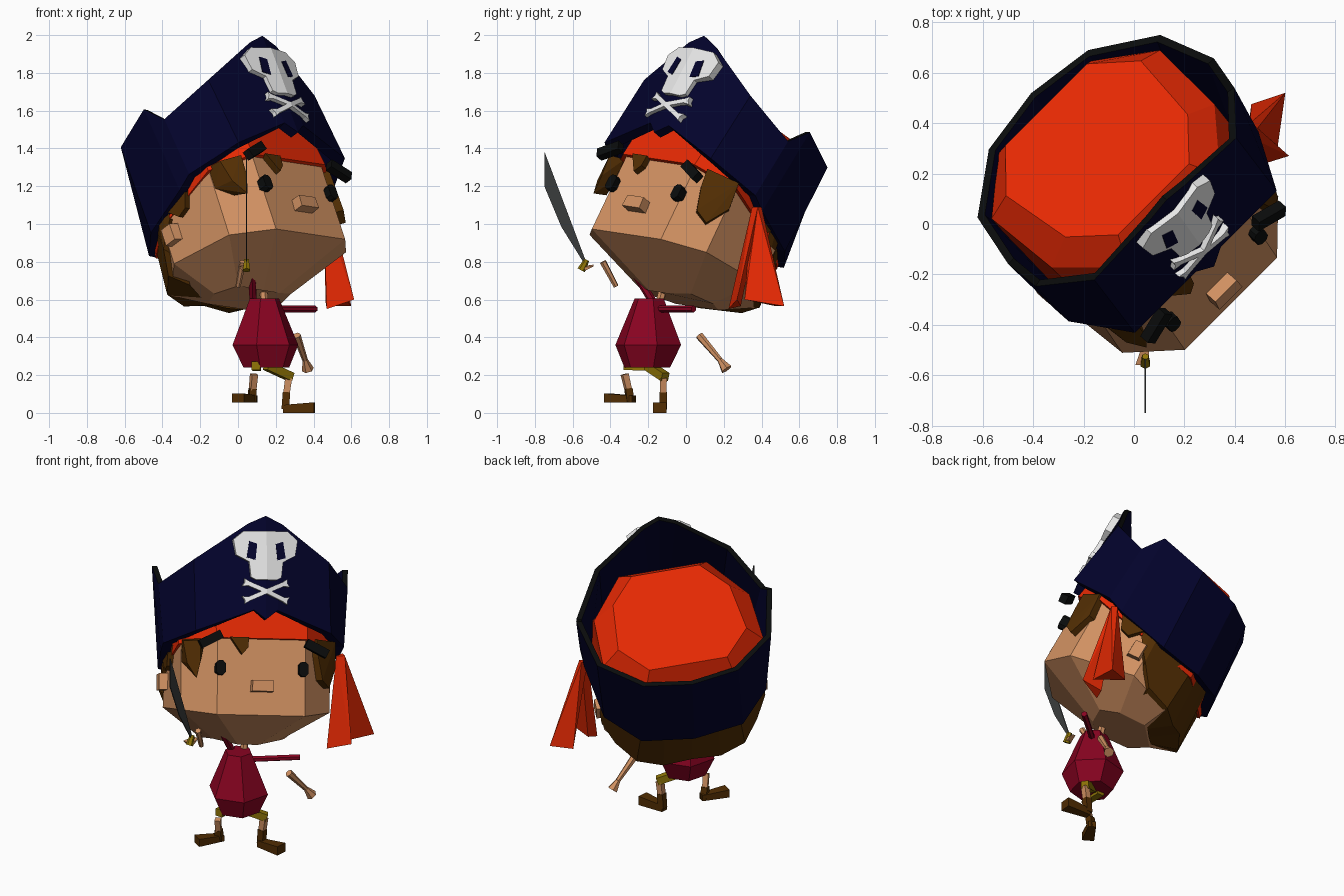
import bpy, bmesh, math
from mathutils import Matrix, Vector

if "Cube" in bpy.data.objects:
    bpy.data.objects.remove(bpy.data.objects["Cube"])

def mat(name, *c):
    m = bpy.data.materials.new(name)
    m.diffuse_color = (*c, 1)
    m.use_nodes = True
    m.node_tree.nodes["Principled BSDF"].inputs["Base Color"].default_value = m.diffuse_color
    return m

NAVY = mat("navy", .0008, .0008, .024)
BLACK = mat("black", .003, .0035, .0035)
RED = mat("red", .79, .022, .001)
SKIN = mat("skin", .63, .28, .12)
CRIMSON = mat("crimson", .25, .001, .015)
BROWN = mat("brown", .085, .027, .001)
GOLD = mat("gold", .28, .18, .002)
WHITE = mat("white", .86, .86, .86)
STEEL = mat("steel", .042, .046, .046)

# Head frame: points are (side, forward, up), turned, rolled and tipped back
HEAD = (Matrix.Translation((.014, .085, 1.15)) @ Matrix.Rotation(math.radians(45), 4, 'Z')
        @ Matrix.Rotation(math.radians(6), 4, 'Y') @ Matrix.Rotation(math.radians(-30), 4, 'X'))

def head(p):
    return HEAD @ Vector((p[0], -p[1], p[2]))

def finish(name, bm, *mats):
    bmesh.ops.recalc_face_normals(bm, faces=bm.faces)
    me = bpy.data.meshes.new(name)
    bm.to_mesh(me)
    bm.free()
    for m in mats:
        me.materials.append(m)
    ob = bpy.data.objects.new(name, me)
    bpy.context.collection.objects.link(ob)
    return ob

def loft(name, rings, m, closed=False, band_mats=None):
    """Skin a stack of equal rings; cap the ends or join last to first."""
    bm = bmesh.new()
    vs = [[bm.verts.new(p) for p in r] for r in rings]
    n = len(vs[0])
    for k in range(len(vs) if closed else len(vs) - 1):
        a, b = vs[k], vs[(k + 1) % len(vs)]
        for i in range(n):
            f = bm.faces.new((a[i], a[(i + 1) % n], b[(i + 1) % n], b[i]))
            if band_mats:
                f.material_index = band_mats[k]
    if not closed:
        bm.faces.new(vs[0][::-1])
        bm.faces.new(vs[-1])
    return finish(name, bm, *(m if isinstance(m, tuple) else (m,)))

def hull(name, pts, m):
    bm = bmesh.new()
    for p in pts:
        bm.verts.new(p)
    r = bmesh.ops.convex_hull(bm, input=bm.verts)
    junk = [v for v in r["geom_interior"] if isinstance(v, bmesh.types.BMVert)]
    bmesh.ops.delete(bm, geom=junk, context='VERTS')
    return finish(name, bm, m)

def tube(name, p0, p1, r0, r1, m, sides=6):
    p0, p1 = Vector(p0), Vector(p1)
    q = (p1 - p0).to_track_quat('Z', 'Y')
    ang = [(i + .5) * math.tau / sides for i in range(sides)]
    return loft(name, [[p + q @ Vector((r * math.cos(a), r * math.sin(a), 0)) for a in ang]
                       for p, r in ((p0, r0), (p1, r1))], m)

def plate(name, outline, depth, m):
    """Prism in the head frame from a (side, up) outline and a (back, front) depth."""
    return loft(name, [[head((s, f, w)) for s, w in outline] for f in depth], m)

def mirror(half):
    """Complete a ring from its right half; points on the centre line are kept once."""
    return half + [(-s, f, w) for s, f, w in reversed(half) if s > 1e-6]

def ring(half, k=1.0):
    return [head((s * k, f * k, w)) for s, f, w in mirror(half)]

# Head
loft("head", [
    ring([(.06, -.01, -.585), (.20, -.05, -.55), (.25, -.18, -.53), (.16, -.32, -.50)]),
    ring([(.26, .37, -.45), (.44, .2, -.41), (.465, -.2, -.36), (.30, -.42, -.41)]),
    ring([(.26, .375, .06), (.44, .21, .06), (.45, -.2, .06), (.28, -.42, .06)])], SKIN)

# Bandana with flat crown
loft("bandana", [
    ring([(.27, .395, -.005), (.46, .22, -.03), (.465, -.2, -.14), (.29, -.45, -.16)]),
    ring([(.27, .37, .16), (.45, .21, .16), (.465, -.2, .1), (.26, -.43, .1)]),
    ring([(.26, .37, .33), (.46, .11, .31), (.475, -.23, .33), (.26, -.425, .32)]),
    ring([(.2, .29, .43), (.345, .12, .42), (.38, -.2, .43), (.23, -.37, .42)])], RED)

# Cocked hat: wall with peaked front, notched ears and black trim
cols = [((0, .51, .095), (0, .49, .70)), ((.07, .50, .15), (.10, .475, .655)),
        ((.40, .43, .03), (.40, .37, .45)), ((.535, .15, -.02), (.56, .13, .327)),
        ((.53, .05, -.06), (.58, .035, .44)), ((.48, -.27, -.13), (.515, -.25, .38)),
        ((.30, -.48, -.13), (.28, -.44, .37)), ((0, -.545, -.10), (0, -.485, .37))]
low, top = [c[0] for c in cols], [c[1] for c in cols]
loft("hat", [ring(low), ring(top), ring(top, .945), ring(low, .89)], (NAVY, BLACK),
     closed=True, band_mats=[0, 1, 0, 0])

# Emblem on the hat front, following its shallow bend
def on_hat(s, w, out):
    return head((s, .51 - .03 * (w - .10) - .17 * abs(s) + out, w))

def emblem(name, outline, m, lo=-.03, hi=.024):
    return loft(name, [[on_hat(s, w, o) for s, w in outline] for o in (lo, hi)], m)

skull = [(0, .61), (.13, .61), (.19, .56), (.175, .47), (.10, .43), (.09, .34), (.06, .325), (0, .325)]
for side, k in (("right", 1), ("left", -1)):
    emblem("skull_" + side, [(k * s, w) for s, w in skull], WHITE)
    emblem("skull_eye_" + side, [(k * s, w) for s, w in
           ((.055, .535), (.10, .55), (.115, .455), (.065, .44))], NAVY, .02, .027)
    # crossed bones, each half with a knobbed end
    for up in (1, -1):
        emblem("bone_" + side, [(k * s, .258 + up * w) for s, w in
               ((0, -.014), (.105, .032), (.14, .03), (.125, .052), (.125, .074), (.10, .058),
                (0, .014))], WHITE)

# Face and side details; the right eyebrow sits lower
for side, k, bw, bf in (("right", 1, -.062, .41), ("left", -1, -.02, .425)):
    e = [(.028, -.025), (.028, .025), (.012, .042), (-.012, .042),
         (-.028, .025), (-.028, -.025), (-.012, -.042), (.012, -.042)]
    plate("eye_" + side, [(k * .245 + s, -.18 + w) for s, w in e], (.35, .41), BLACK)
    b = Matrix.Rotation(math.radians(-k * 27), 2)
    corners = [b @ Vector(c) for c in ((-.07, -.026), (.07, -.026), (.07, .026), (-.07, .026))]
    plate("eyebrow_" + side, [(k * .315 + c.x, bw + c.y) for c in corners], (bf, bf + .045), BLACK)
    ear = [(.44, -.09), (.505, -.11), (.505, -.18), (.44, -.18)]
    loft("ear_" + side, [[head((k * s, f, w)) for s, f in ear] for w in (-.265, -.17)], SKIN)
    hull("ear_hair_" + side, [head((k * s, f, w)) for s in (.42, .485)
         for f, w in ((.06, -.02), (-.16, -.05), (.01, -.14), (-.05, -.16))], BROWN)
burn = [(.32, .345, .0), (.455, .22, .0), (.46, .205, -.15), (.41, .265, -.275),
        (.36, .32, -.235), (.33, .34, -.1)]
hull("sideburn_right", [head((s - d, f - d, w)) for s, f, w in burn for d in (-.012, .06)], BROWN)
hull("sideburn_left", [head((-s, f, w)) for s, f, w in (
    (.32, .32, .0), (.44, .21, .0), (.44, .21, -.13), (.38, .27, -.2), (.34, .30, -.12),
    (.365, .39, -.02), (.45, .31, -.02), (.43, .33, -.15), (.38, .36, -.24), (.36, .38, -.14))], BROWN)
plate("nose", [(-.065, -.315), (.065, -.315), (.06, -.25), (-.06, -.25)], (.35, .43), SKIN)
plate("forelock", [(-.19, .0), (-.08, .0), (-.085, -.06), (-.12, -.10), (-.145, -.065)],
      (.35, .41), BROWN)

# Back hair: shell round the back with a jagged lower edge
edge = [(.475, -.12, -.13), (.485, -.18, -.21), (.485, -.22, -.26), (.42, -.30, -.37),
        (.32, -.43, -.40), (.17, -.47, -.43), (0, -.48, -.40)]
roof = [(.47, -.1, -.02), (.47, -.14, -.02), (.46, -.2, -.02), (.39, -.30, -.02),
        (.28, -.43, -.02), (.15, -.44, -.02), (0, -.45, -.02)]
under = [(.40, -.12, -.13), (.40, -.18, -.21), (.38, -.2, -.33), (.32, -.26, -.44),
         (.22, -.30, -.475), (.11, -.33, -.495), (0, -.33, -.50)]
def arc(half):
    return [head(p) for p in half + [(-s, f, w) for s, f, w in half[-2::-1]]]
bm = bmesh.new()
rows = [[bm.verts.new(p) for p in arc(h)] for h in (roof, edge, under)]
for a, b in zip(rows, rows[1:]):
    for i in range(len(a) - 1):
        bm.faces.new((a[i], a[i + 1], b[i + 1], b[i]))
finish("back_hair", bm, BROWN)

# Bandana tails
knot = [(.45, .35, 1.09), (.49, .38, 1.09), (.46, .40, 1.09)]
hull("tail_front", knot + [(.615, .27, .60), (.47, .225, .55), (.49, .29, .565)], RED)
hull("tail_back", knot + [(.60, .52, .565), (.465, .475, .565), (.57, .31, .60)], RED)

# Neck and torso
tube("neck", (.14, -.14, .58), (.13, -.11, .70), .022, .022, SKIN)
def hexring(x, y, z, r):
    return [(x + r * math.cos(a), y + r * math.sin(a), z)
            for a in (math.radians(15 + 60 * i) for i in range(6))]
loft("torso", [hexring(.15, -.205, .24, .125), hexring(.145, -.20, .36, .18),
               hexring(.14, -.195, .605, .08)], CRIMSON)

# Arms
tube("sleeve_right", (.20, -.14, .55), (.41, .04, .55), .018, .018, CRIMSON)
tube("sleeve_left", (.08, -.17, .58), (.075, -.27, .74), .022, .02, CRIMSON)
tube("forearm_right", (.31, .07, .41), (.355, .18, .28), .022, .015, SKIN)
tube("hand_right", (.355, .18, .28), (.37, .215, .23), .015, .032, SKIN)
tube("forearm_left", (.0, -.37, .67), (.025, -.44, .80), .014, .018, SKIN)

# Cutlass and the hand on its hilt
hull("hand_left", [(.005, -.56, .775), (.06, -.56, .77), (.03, -.49, .785), (.06, -.49, .775),
                   (.02, -.55, .755), (.06, -.53, .755)], SKIN)
tube("hilt", (.045, -.555, .755), (.045, -.525, .81), .022, .014, GOLD)
loft("blade", [[(x, -.525, .79), (x, -.75, 1.385), (x, -.75, 1.20), (x, -.66, .985), (x, -.545, .80)]
               for x in (.042, .048)], STEEL)

# Legs
tube("trouser_left", (.10, -.18, .245), (.095, -.33, .25), .032, .032, GOLD, 4)
tube("trouser_right", (.15, -.20, .25), (.28, -.11, .19), .032, .032, GOLD, 4)
tube("shin_left", (.085, -.325, .205), (.077, -.305, .12), .024, .022, SKIN, 4)
tube("shin_right", (.268, -.12, .185), (.255, -.12, .09), .026, .024, SKIN, 4)
tube("boot_cuff_left", (.077, -.305, .13), (.075, -.295, .06), .027, .027, BROWN, 4)
tube("boot_cuff_right", (.257, -.12, .11), (.25, -.12, .02), .028, .028, BROWN, 4)

def boot(name, heel, toe, z, h):
    a, b = Vector(heel), Vector(toe)
    side = Vector((a.y - b.y, b.x - a.x)).normalized()
    hull(name, [(*(p + side * w * k), zz) for p, w, hh in ((a, .022, h * .75), (b, .036, h))
                for k in (1, -1) for zz in (z, z + hh)], BROWN)

boot("boot_left", (.085, -.275), (.0, -.415), .055, .048)
boot("boot_right", (.24, -.125), (.405, -.14), 0, .056)
